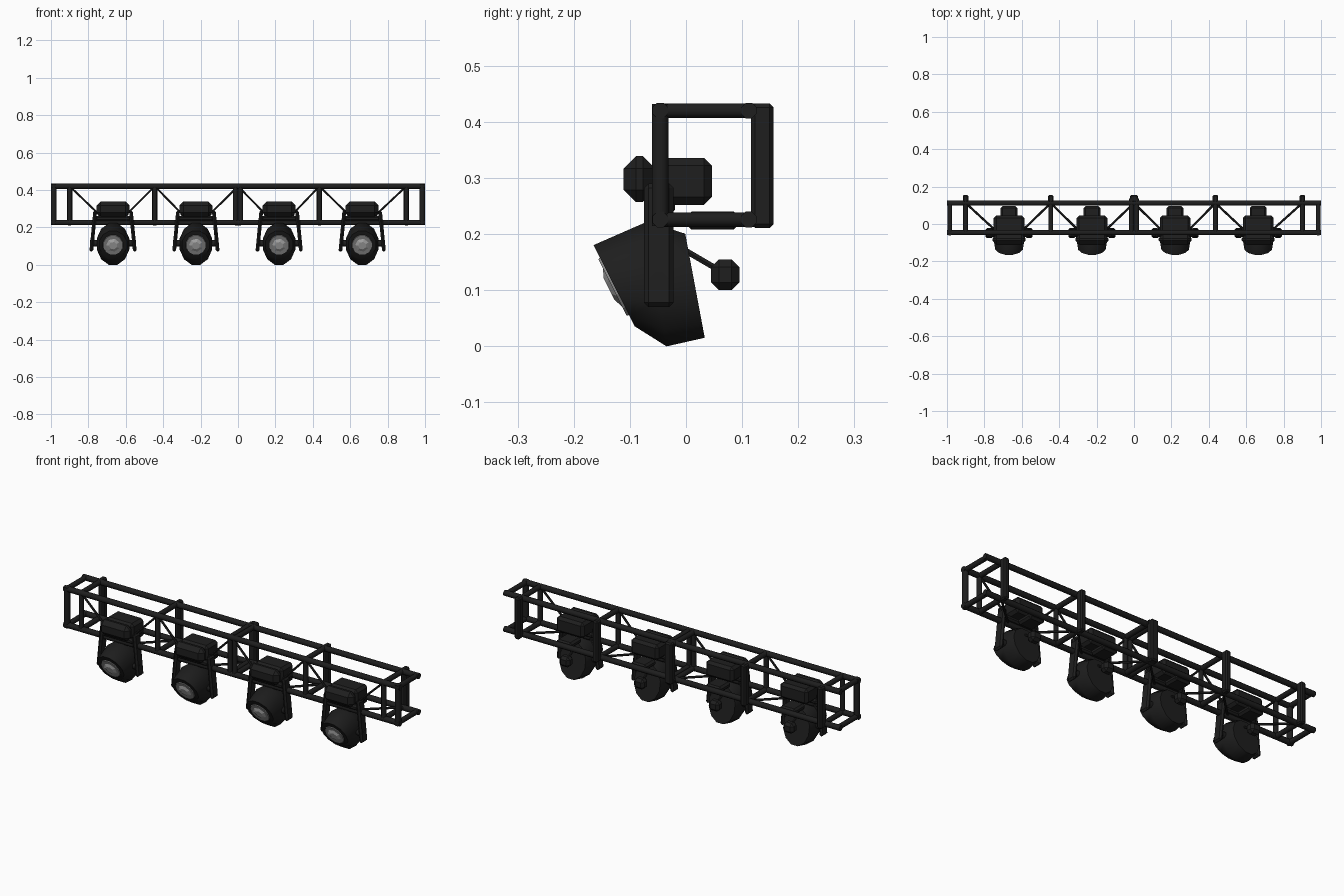
import bpy, bmesh, math
from mathutils import Vector, Matrix

if "Cube" in bpy.data.objects:
    bpy.data.objects.remove(bpy.data.objects["Cube"])


def material(name, v):
    m = bpy.data.materials.new(name)
    m.diffuse_color = (v, v, v, 1)
    m.use_nodes = True
    m.node_tree.nodes["Principled BSDF"].inputs["Base Color"].default_value = m.diffuse_color
    return m


BLACK = material("matte black", 0.013)
RIM = material("mid grey glass", 0.27)
LENS = material("light grey glass", 0.43)


def finish(name, bm, mat, smooth=True):
    bmesh.ops.recalc_face_normals(bm, faces=bm.faces)
    me = bpy.data.meshes.new(name)
    bm.to_mesh(me)
    bm.free()
    me.materials.append(mat)
    ob = bpy.data.objects.new(name, me)
    bpy.context.collection.objects.link(ob)
    if smooth:
        bpy.ops.object.select_all(action='DESELECT')
        ob.select_set(True)
        bpy.context.view_layer.objects.active = ob
        bpy.ops.object.shade_smooth_by_angle(angle=math.radians(46))
    return ob


def bars(name, segments, mat=BLACK, sides=8):
    """Round tubes between pairs of points; each segment is (start, end, radius)."""
    bm = bmesh.new()
    for a, b, r in segments:
        a, b = Vector(a), Vector(b)
        d = b - a
        rot = d.to_track_quat('Z', 'Y').to_matrix().to_4x4()
        spin = Matrix.Rotation(math.pi / sides, 4, 'Z')
        bmesh.ops.create_cone(bm, cap_ends=True, segments=sides, radius1=r, radius2=r,
                              depth=d.length, matrix=Matrix.Translation((a + b) / 2) @ rot @ spin)
    return finish(name, bm, mat)


def loft(name, rings, mat, sides=12, smooth=True):
    """Skin elliptical rings: (x, y, z, half width in x, half height vector in y, z)."""
    bm = bmesh.new()
    loops = []
    for cx, y, z, hx, uy, uz in rings:
        loop = []
        for i in range(sides):
            t = 2 * math.pi * (i + 0.5) / sides
            c, s = math.cos(t), math.sin(t)
            loop.append(bm.verts.new((cx + hx * c, y + uy * s, z + uz * s)))
        loops.append(loop)
    for p, q in zip(loops, loops[1:]):
        for i in range(sides):
            j = (i + 1) % sides
            bm.faces.new((p[i], p[j], q[j], q[i]))
    bm.faces.new(loops[0])
    bm.faces.new(loops[-1])
    return finish(name, bm, mat, smooth)


def box(name, lo, hi, bevel=0.0, mat=BLACK):
    bm = bmesh.new()
    lo, hi = Vector(lo), Vector(hi)
    bmesh.ops.create_cube(bm, size=1, matrix=Matrix.Translation((lo + hi) / 2)
                          @ Matrix.Diagonal((*(hi - lo), 1)))
    if bevel:
        bmesh.ops.bevel(bm, geom=bm.edges[:], offset=bevel, segments=1, affect='EDGES')
    return finish(name, bm, mat, False)


YF, YB, ZB, ZT = -0.046, 0.112, 0.226, 0.42
NODES = (-0.9, -0.445, 0.0, 0.435, 0.9)
LAMPS = (-0.668, -0.225, 0.22, 0.664)

# Four long chords
bars("truss_chords", [((-1, y, z), (1, y, z), 0.015) for y in (YF, YB) for z in (ZB, ZT)])

# Square frames along the truss, with back posts standing proud
frames = []
for x in NODES:
    for px in ((x - 0.014, x + 0.014) if x == 0 else (x,)):
        frames += [((px, YF, ZB), (px, YF, ZT), 0.013)]
        frames += [((px, YF, z), (px, 0.135, z), 0.014) for z in (ZB, ZT)]
bars("truss_frames", frames)
for x in NODES:
    w = 0.022 if x == 0 else 0.015
    box("back_post", (x - w, 0.116, 0.211), (x + w, 0.156, 0.433), 0.007)

# Open ends: front post and cross bars
ends = []
for x in (-0.985, 0.985):
    ends += [((x, YF, ZB - 0.012), (x, YF, ZT + 0.012), 0.016)]
    ends += [((x, YF, z), (x, YB, z), 0.014) for z in (ZB, ZT)]
bars("end_frames", ends)

# Thin diagonal braces in the front plane and the bottom plane
diagonals = []
for i, x in enumerate(LAMPS):
    for n in (NODES[i], NODES[i + 1]):
        s = 0.06 if n < x else -0.06
        diagonals.append(((n, YF, ZT), (x - s / 2, YF, ZB), 0.006))
        diagonals.append(((n, YB, ZB), (x - s, YF, ZB), 0.006))
bars("diagonal_braces", diagonals, sides=6)

for cx in LAMPS:
    # Tilted lamp head
    loft("lamp_head", [
        (cx, -0.128, 0.108, 0.076, -0.038, 0.075),
        (cx, -0.052, 0.111, 0.09, -0.018, 0.115),
        (cx, 0.016, 0.108, 0.078, -0.018, 0.096)], BLACK)
    # Lens: wide rim and faceted bright middle, nearly flush
    loft("lens_rim", [
        (cx, -0.126, 0.108, 0.055, -0.027, 0.054),
        (cx, -0.131, 0.105, 0.053, -0.026, 0.052)], RIM, 12, False)
    loft("lens_middle", [
        (cx, -0.129, 0.106, 0.042, -0.020, 0.040),
        (cx, -0.137, 0.102, 0.022, -0.010, 0.020)], LENS, 7, False)
    # Yoke arms, cranked inwards at the top, and pivots
    pivots = []
    for s in (-1, 1):
        arm = box("yoke_arm", (-0.010, -0.075, 0.07), (0.010, -0.022, 0.29), 0.008)
        for v in arm.data.vertices:
            v.co.x += cx + s * (0.116 - (0.02 if v.co.z > 0.2 else 0))
        pivots.append(((cx + s * 0.08, -0.048, 0.115), (cx + s * 0.122, -0.048, 0.115), 0.018))
    bars("yoke_pivots", pivots)
    # Yoke bridge and ballast housing
    box("yoke_bridge", (cx - 0.095, -0.07, 0.235), (cx + 0.095, -0.02, 0.262), 0.008)
    box("ballast_front", (cx - 0.088, -0.111, 0.257), (cx + 0.088, -0.055, 0.339), 0.022)
    box("ballast_body", (cx - 0.082, -0.06, 0.252), (cx + 0.082, 0.046, 0.336), 0.014)
    box("ballast_tail", (cx - 0.045, 0.0, 0.208), (cx + 0.045, 0.095, 0.24), 0.01)
    # Rear connector behind the head
    box("rear_connector", (cx - 0.03, 0.045, 0.1), (cx + 0.03, 0.095, 0.155), 0.014)
    bars("connector_cable", [((cx, 0.0, 0.17), (cx, 0.06, 0.135), 0.006)], sides=6)
